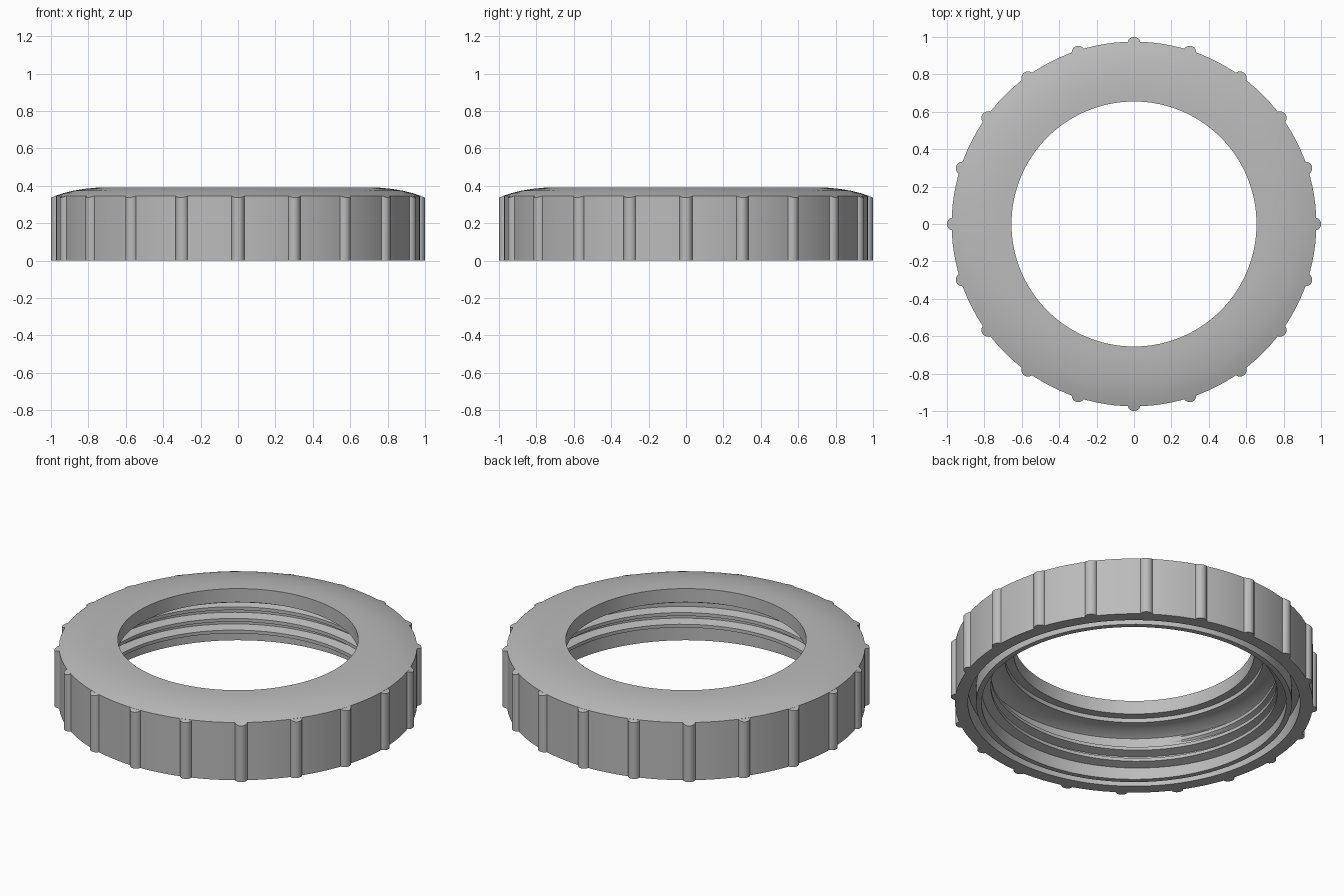
import bpy
import bmesh
from math import sin, cos, pi, radians

cube = bpy.data.objects.get("Cube")
if cube:
    bpy.data.objects.remove(cube, do_unlink=True)

grey = bpy.data.materials.new("mid grey plastic")
grey.use_nodes = True
colour = (0.5, 0.5, 0.5, 1)
grey.diffuse_color = colour
grey.node_tree.nodes["Principled BSDF"].inputs["Base Color"].default_value = colour


def make_object(name, bm, angle=30):
    bmesh.ops.recalc_face_normals(bm, faces=bm.faces[:])
    mesh = bpy.data.meshes.new(name)
    bm.to_mesh(mesh)
    bm.free()
    mesh.materials.append(grey)
    obj = bpy.data.objects.new(name, mesh)
    bpy.context.collection.objects.link(obj)
    bpy.ops.object.select_all(action='DESELECT')
    obj.select_set(True)
    bpy.context.view_layer.objects.active = obj
    bpy.ops.object.shade_smooth_by_angle(angle=radians(angle))
    return obj


def skin(bm, loops, closed):
    """Join a row of equal closed loops with quads; cap the ends if open."""
    count = len(loops[0])
    for i in range(len(loops) if closed else len(loops) - 1):
        a, b = loops[i], loops[(i + 1) % len(loops)]
        for j in range(count):
            k = (j + 1) % count
            bm.faces.new((a[j], a[k], b[k], b[j]))
    if not closed:
        bm.faces.new(loops[0])
        bm.faces.new(loops[-1])


def section(bm, points, angle):
    return [bm.verts.new((r * cos(angle), r * sin(angle), z)) for r, z in points]


# Ring body: outer wall, domed top, stepped lip, bore and bottom groove
profile = [
    (0.975, 0), (0.975, 0.347), (0.93, 0.362), (0.88, 0.374), (0.82, 0.384),
    (0.76, 0.39), (0.70, 0.392), (0.655, 0.392),
    (0.655, 0.31), (0.705, 0.31), (0.705, 0.285), (0.775, 0.285),
    (0.83, 0.255), (0.83, 0), (0.86, 0), (0.86, 0.1), (0.905, 0.1), (0.905, 0),
]
SIDES = 120
bm = bmesh.new()
skin(bm, [section(bm, profile, 2 * pi * i / SIDES) for i in range(SIDES)], True)
make_object("ring_body", bm)

# Internal screw thread, fading into the wall at both ends
TURNS, PITCH, START, STEPS = 2.6, 0.07, 0.05, 240
bm = bmesh.new()
loops = []
for i in range(STEPS + 1):
    t = i / STEPS
    fade = min(1, t / 0.06, (1 - t) / 0.06)
    crest = 0.828 - 0.048 * fade
    z = START + PITCH * TURNS * t
    points = [(0.835, z - 0.025), (crest, z - 0.01), (crest, z + 0.01), (0.835, z + 0.025)]
    loops.append(section(bm, points, 2 * pi * TURNS * t))
skin(bm, loops, False)
make_object("screw_thread", bm)

# Twenty rounded grip ribs whose tops follow the slope of the dome
RIBS, RADIUS, CENTRE = 20, 0.035, 0.965
bm = bmesh.new()
for i in range(RIBS):
    turn = 2 * pi * i / RIBS
    low, high = [], []
    for j in range(13):
        a = radians(-105 + 210 * j / 12)
        out, side = CENTRE + RADIUS * cos(a), RADIUS * sin(a)
        x = out * cos(turn) - side * sin(turn)
        y = out * sin(turn) + side * cos(turn)
        low.append(bm.verts.new((x, y, 0)))
        high.append(bm.verts.new((x, y, 0.346 - 0.35 * (out - 0.975))))
    skin(bm, [low, high], False)
make_object("grip_ribs", bm)
